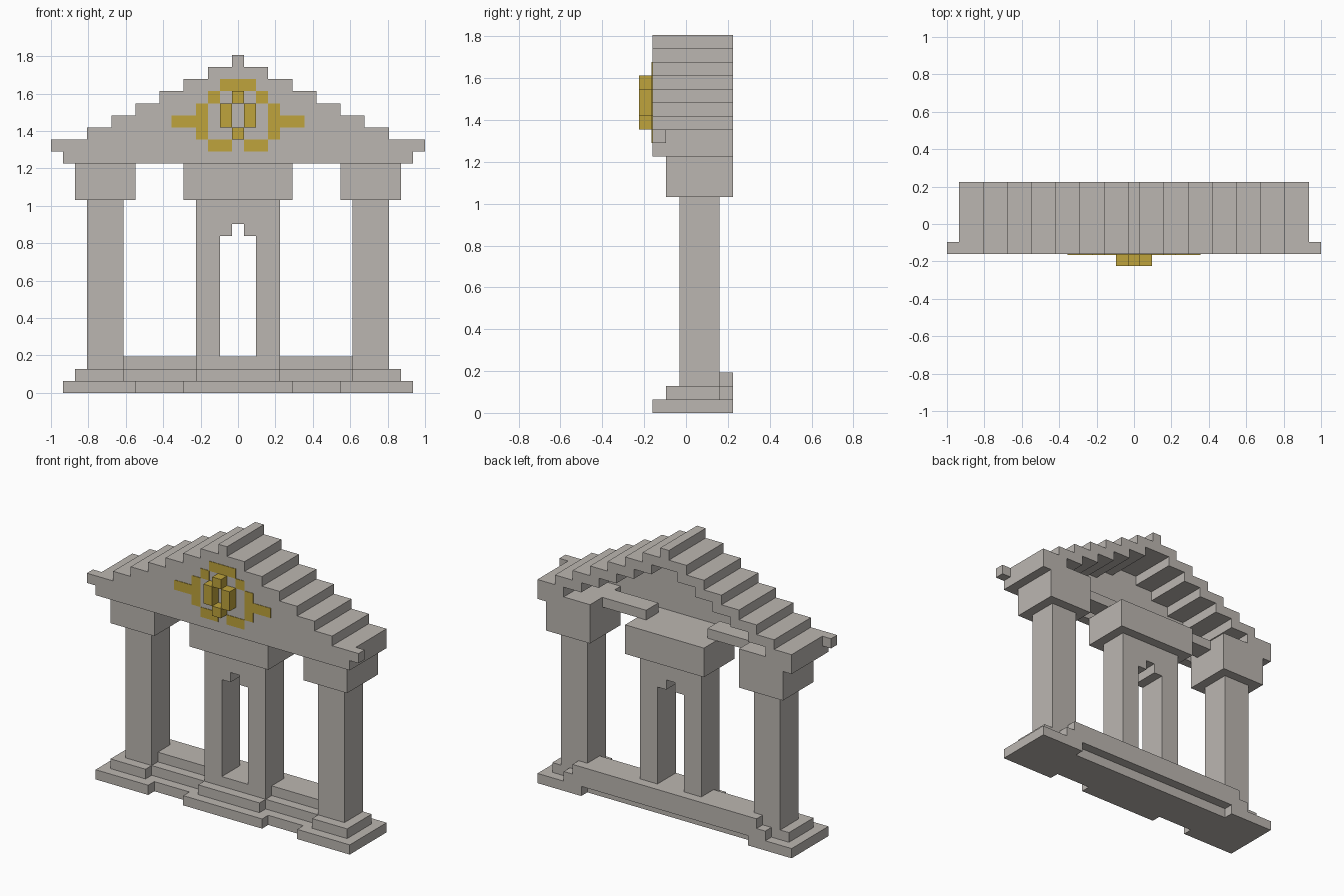
import bpy, bmesh

cube = bpy.data.objects.get("Cube")
if cube:
    bpy.data.objects.remove(cube, do_unlink=True)

U = 2 / 31          # one block
FRONT = -3.5        # y of the frontmost block layer, in blocks


def material(name, rgb):
    m = bpy.data.materials.new(name)
    m.use_nodes = True
    col = (*rgb, 1)
    m.diffuse_color = col
    bsdf = next(n for n in m.node_tree.nodes if n.type == "BSDF_PRINCIPLED")
    bsdf.inputs["Base Color"].default_value = col
    bsdf.inputs["Roughness"].default_value = 0.9
    return m


stone = material("warm_grey_stone", (0.50, 0.47, 0.44))
gold = material("gold", (0.52, 0.37, 0.045))


def part(name, boxes, mat=stone, mirror=False):
    """Boxes are (x0, x1, depth0, depth1, z0, z1) in blocks; depth runs front to back."""
    bm = bmesh.new()
    for x0, x1, d0, d1, z0, z1 in boxes:
        spans = [(x0, x1), (-x1, -x0)] if mirror else [(x0, x1)]
        for a, b in spans:
            for v in bmesh.ops.create_cube(bm, size=1)["verts"]:
                v.co.x = U * (b if v.co.x > 0 else a)
                v.co.y = U * (FRONT + (d1 if v.co.y > 0 else d0))
                v.co.z = U * (z1 if v.co.z > 0 else z0)
    me = bpy.data.meshes.new(name)
    bm.to_mesh(me)
    bm.free()
    me.materials.append(mat)
    ob = bpy.data.objects.new(name, me)
    bpy.context.collection.objects.link(ob)
    return ob


# Stepped base: floor, pads under the columns, and the raised sill
part("base_floor", [(-8.5, 8.5, 2, 6, 0, 1)])
part("base_center_pad", [(-4.5, 4.5, 1, 2, 0, 1), (-3.5, 3.5, 2, 3, 1, 2),
                         (-3.5, 3.5, 3, 4, 2, 3)])
part("base_end_pads", [(8.5, 14.5, 1, 6, 0, 1), (9.5, 14.5, 6, 7, 0, 1),
                       (9.5, 13.5, 2, 6, 1, 2)], mirror=True)
part("sill_step", [(-9.5, 9.5, 3, 6, 1, 2), (-11.5, 11.5, 6, 7, 1, 2)])
part("sill_top", [(-9.5, 9.5, 4, 6, 2, 3), (-10.5, 10.5, 6, 7, 2, 3)])

# Columns, with a doorway through the middle one
part("outer_columns", [(9.5, 12.5, 3, 6, 2, 16)], mirror=True)
part("door_posts", [(1.5, 3.5, 3, 6, 3, 16)], mirror=True)
part("door_arch", [(-1.5, -0.5, 3, 6, 13, 14), (0.5, 1.5, 3, 6, 13, 14),
                   (-1.5, 1.5, 3, 6, 14, 16)])

# Capitals and the beams joining them
part("outer_capitals", [(8.5, 13.5, 2, 7, 16, 19)], mirror=True)
part("center_capital", [(-4.5, 4.5, 2, 7, 16, 19)])
part("connecting_beams", [(3.5, 8.5, 3, 5, 19, 20)], mirror=True)

# Stepped front gable
steps = [(12.5 - 2 * i, 21 + i) for i in range(7)]
part("gable_wall", [(-14.5, 14.5, 1, 2, 19, 20), (-15.5, 15.5, 1, 2, 20, 21)]
     + [(-w, w, 1, 2, z, z + 1) for w, z in steps])

# Hollow roof of overlapping planks
part("roof_eaves", [(8.5, 14.5, 2, 7, 19, 20), (11.5, 14.5, 2, 7, 20, 21)], mirror=True)
part("roof_planks", [(w - 3, w, 2, 7, z, z + 1) for w, z in steps[:5]], mirror=True)
part("roof_ridge", [(-2.5, 2.5, 2, 7, 26, 27), (-0.5, 0.5, 1, 7, 27, 28)])

# Raised gold ring and the flat gold ornament around it
part("emblem_ring", [(-0.5, 0.5, 0, 1, 21, 22), (-0.5, 0.5, 0, 1, 24, 25),
                     (0.5, 1.5, 0, 1, 22, 24), (-1.5, -0.5, 0, 1, 22, 24)], gold)
P = 0.95            # front of the thin plates
part("emblem_top", [(-1.5, 1.5, P, 1, 25, 26)], gold)
part("emblem_sides", [(1.5, 2.5, P, 1, 24, 25), (2.5, 3.5, P, 1, 21, 24),
                      (3.5, 5.5, P, 1, 22, 23), (0.5, 2.5, P, 1, 20, 21)],
     gold, mirror=True)
